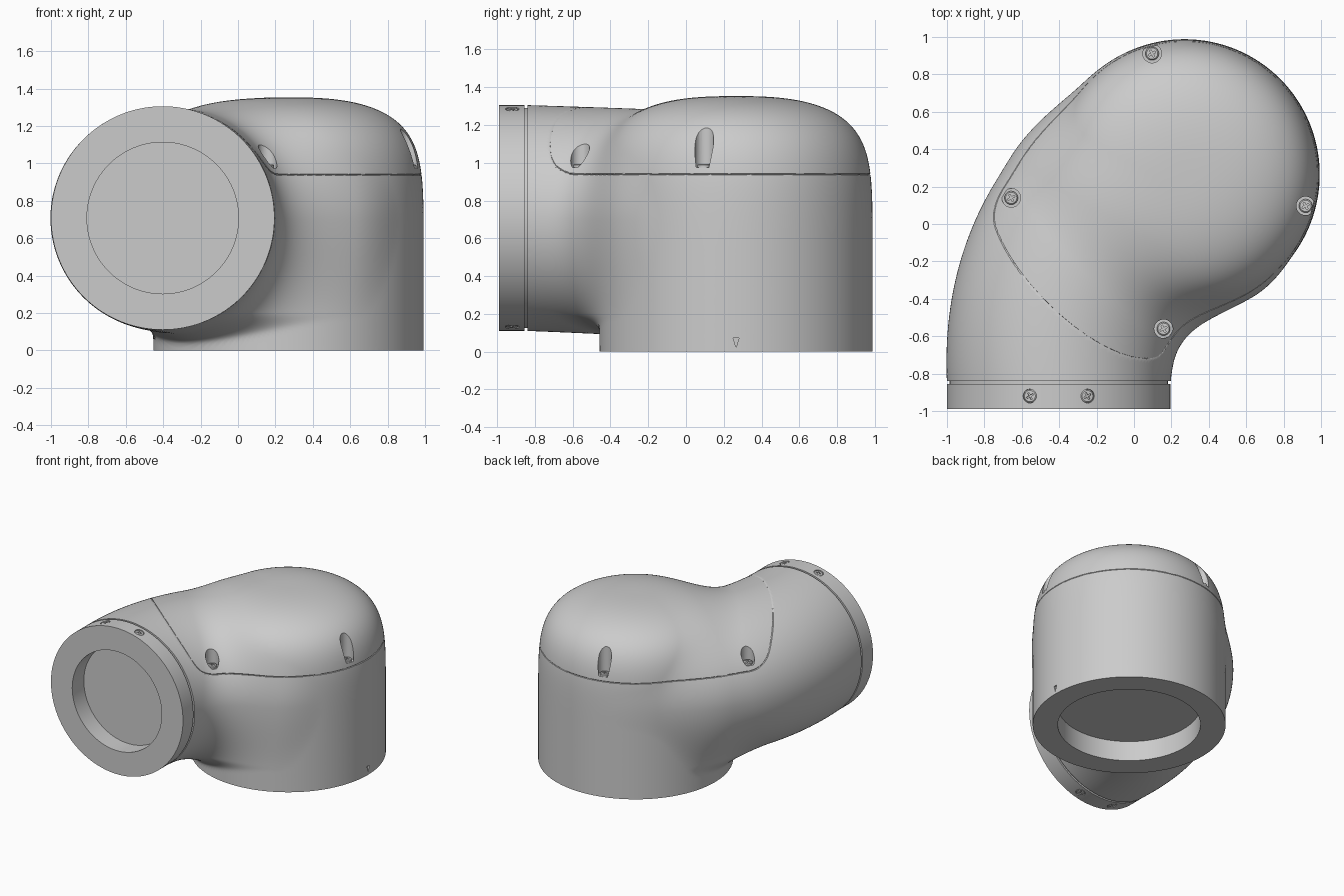
import bpy, bmesh, math
from mathutils import Vector, Matrix

if "Cube" in bpy.data.objects:
    bpy.data.objects.remove(bpy.data.objects["Cube"])

CORE = Vector((-0.05, -0.05, 0.65))      # the housing is star-shaped around this point
TX, TZ, TR = -0.4025, 0.708, 0.5975      # side tube axis and radius
VX, VY, VR = 0.27, 0.265, 0.723          # upright barrel axis and radius
FRONT = -0.84

# centre line of the bent tube: straight at the mouth, then a curve into the barrel
AX, AY, BX, BY, CX, CY = TX, -0.85, TX, -0.1, VX-0.05, VY+0.02
QX, QY = AX-2*BX+CX, AY-2*BY+CY


def ramp(v, lo, hi):
    v = min(max((v-lo)/(hi-lo), 0), 1)
    return v*v*(3-2*v)


def smooth_min(a, b, k):
    h = max(k - abs(a-b), 0) / k
    return min(a, b) - h*h*k/4


def tube_field(x, y, z):
    t = 0.0
    ux = AX - x
    uy = 0.0
    if y > AY:                            # closest point on the curve
        t = min(max((y-AY)/1.3 + (x-AX)*0.3, 0), 1)
        for _ in range(6):
            px, py = 2*(BX-AX) + 2*t*QX, 2*(BY-AY) + 2*t*QY
            ux = AX + 2*t*(BX-AX) + t*t*QX - x
            uy = AY + 2*t*(BY-AY) + t*t*QY - y
            pp = px*px + py*py
            step = (ux*px + uy*py) / (pp + max(2*(ux*QX+uy*QY), -0.6*pp))
            t = min(max(t-step, 0), 1)
            if abs(step) < 1e-4:
                break
        ux = AX + 2*t*(BX-AX) + t*t*QX - x
        uy = AY + 2*t*(BY-AY) + t*t*QY - y
    r = TR + 0.1*t - 0.05*t*t
    dz = (z-TZ) * r / (TR + (-0.045*t if z > TZ else 0.06*t))
    return math.sqrt(ux*ux + uy*uy + dz*dz) - r


def housing_field(x, y, z):
    """Negative inside the housing: domed barrel blended with bent tube."""
    u = max(z - 0.35, 0) / 1.003
    barrel = (((math.hypot(x-VX, y-VY)/VR)**2.6 + u**6)**(1/2.6) - 1) * VR
    # wide fillet on the tube side, fading out at the rear and at the base collar
    toward = ramp((VX-x)*0.5 + (VY-y)*0.86, -0.15, 0.4)
    k = 0.05 + 0.25 * toward * ramp(z, 0, 0.2) * (1 - 0.5*ramp(z, 0.7, 1.2))
    return max(smooth_min(barrel, tube_field(x, y, z), k), -0.1-z, FRONT-0.1-y)


# seam of the top cover: a level line that turns up along a tilted plane
S0 = Vector((-0.78, 0.08, 0.95))
SN = (Vector((0.17, -0.74, 1.0))-S0).cross(Vector((-0.4, -0.49, 1.3))-S0).normalized()


def seam_field(p):
    return -smooth_min(p.z-0.94, -(p-S0).dot(SN), 0.11)


def to_object(name, bm):
    mesh = bpy.data.meshes.new(name)
    bm.to_mesh(mesh)
    bm.free()
    ob = bpy.data.objects.new(name, mesh)
    bpy.context.collection.objects.link(ob)
    return ob


def activate(ob):
    bpy.ops.object.select_all(action='DESELECT')
    ob.select_set(True)
    bpy.context.view_layer.objects.active = ob


def smooth(ob):
    activate(ob)
    bpy.ops.object.shade_smooth_by_angle(angle=math.radians(35))


def carve(ob, cutter_bm):
    cutter = to_object("cutter", cutter_bm)
    cutter.hide_render = True
    mod = ob.modifiers.new("carve", 'BOOLEAN')
    mod.operation, mod.solver, mod.object = 'DIFFERENCE', 'EXACT', cutter
    activate(ob)
    bpy.ops.object.modifier_apply(modifier=mod.name)
    bpy.data.objects.remove(cutter)


def add_cone(bm, matrix, r1, r2, z0, z1, seg=32):
    bmesh.ops.create_cone(bm, cap_ends=True, segments=seg, radius1=r1, radius2=r2, depth=z1-z0,
                          matrix=matrix @ Matrix.Translation((0, 0, (z0+z1)/2)))


def lathe(bm, profile, steps):
    """Turn an (r, y) profile around the y axis."""
    verts = [bm.verts.new((r, y, 0)) for r, y in profile]
    edges = [bm.edges.new(pair) for pair in zip(verts, verts[1:])]
    bmesh.ops.spin(bm, geom=verts+edges, cent=(0, 0, 0), axis=(0, 1, 0), angle=2*math.pi, steps=steps)
    bmesh.ops.remove_doubles(bm, verts=bm.verts[:], dist=1e-4)
    bmesh.ops.recalc_face_normals(bm, faces=bm.faces[:])


# housing: push a sphere out to the field surface
bm = bmesh.new()
bmesh.ops.create_icosphere(bm, subdivisions=7, radius=1)
for v in bm.verts:
    d = v.co.normalized()
    lo, hi = 0.3, 1.6
    for _ in range(15):
        m = (lo+hi)/2
        if housing_field(CORE.x+d.x*m, CORE.y+d.y*m, CORE.z+d.z*m) < 0:
            lo = m
        else:
            hi = m
    v.co = CORE + d*lo

# cover seam: cut three parallel lines and sink the middle one
middle = []
for level in (0, -0.004, 0.004):
    g = {v: seam_field(v.co) - level for v in bm.verts}
    new = []
    for e in bm.edges[:]:
        a, b = e.verts
        if g[a]*g[b] < 0:
            new.append(bmesh.utils.edge_split(e, a, g[a]/(g[a]-g[b]))[1])
    bmesh.ops.connect_verts(bm, verts=new)
    if level == 0:
        middle = new
for v in middle:
    v.co += (CORE - v.co).normalized() * 0.006

# trim flat at the base and at the tube mouth
for co, no in (((0, 0, 0), (0, 0, -1)), ((0, FRONT, 0), (0, -1, 0))):
    bmesh.ops.bisect_plane(bm, geom=bm.verts[:]+bm.edges[:]+bm.faces[:], dist=1e-6,
                           plane_co=co, plane_no=no, clear_outer=True)
    bmesh.ops.holes_fill(bm, edges=[e for e in bm.edges if e.is_boundary], sides=0)
bmesh.ops.recalc_face_normals(bm, faces=bm.faces[:])
housing = to_object("elbow_housing", bm)

# base recess, cover screw pockets and small index mark
cut = bmesh.new()
add_cone(cut, Matrix.Translation((VX, VY, 0)), 0.535, 0.535, -0.1, 0.165, 96)
cover_screws = []
for x, y in ((0.10, 0.90), (-0.69, 0.16), (0.905, 0.10), (0.20, -0.59)):
    for _ in range(4):                    # settle just inside the surface
        f = housing_field(x, y, 0.98)
        n = Vector((housing_field(x+.01, y, 0.98)-f, housing_field(x, y+.01, 0.98)-f)).normalized()
        x -= n.x*(f+0.035)
        y -= n.y*(f+0.035)
    place = Matrix.Translation((x, y, 0.975))
    cover_screws.append(place)
    add_cone(cut, place, 0.05, 0.05, 0, 0.5)
mark = (Matrix.Translation((VX+VR, VY, 0.055)) @ Matrix.Rotation(math.pi/2, 4, 'Y')
        @ Matrix.Rotation(-math.pi/2, 4, 'Z') @ Matrix.Diagonal((0.8, 1.5, 1, 1)))
add_cone(cut, mark, 0.022, 0.022, -0.012, 0.05, 3)
carve(housing, cut)
smooth(housing)

# end ring with its shadow gap, turned around the tube axis
bm = bmesh.new()
lathe(bm, [(0.405, -0.838), (0.405, -0.99), (TR, -0.99), (TR, -0.856), (0.583, -0.856),
           (0.583, -0.838), (0.405, -0.838)], 128)
bmesh.ops.translate(bm, verts=bm.verts[:], vec=(TX, 0, TZ))
ring = to_object("end_ring", bm)

# ring screws: a pair on top and a pair below, set radially
cut = bmesh.new()
ring_screws = []
for deg in (-15, 15, 165, 195):
    place = (Matrix.Translation((TX, -0.92, TZ)) @ Matrix.Rotation(math.radians(deg), 4, 'Y')
             @ Matrix.Translation((0, 0, TR-0.022)))
    ring_screws.append(place)
    add_cone(cut, place, 0.037, 0.037, 0, 0.08)
carve(ring, cut)
smooth(ring)

# cross-head screw, shared by every position
bm = bmesh.new()
lathe(bm, [(0, -0.01), (0.036, -0.01), (0.036, 0.014), (0.03, 0.019), (0, 0.02)], 32)
bmesh.ops.rotate(bm, verts=bm.verts[:], cent=(0, 0, 0), matrix=Matrix.Rotation(math.pi/2, 3, 'X'))
screw = to_object("screw", bm)
for size in ((0.04, 0.009), (0.009, 0.04)):
    cut = bmesh.new()
    bmesh.ops.create_cube(cut, size=1, matrix=Matrix.Translation((0, 0, 0.02)) @ Matrix.Diagonal((*size, 0.02, 1)))
    carve(screw, cut)
smooth(screw)
for name, places in (("cover_screw", cover_screws), ("ring_screw", ring_screws)):
    for i, place in enumerate(places):
        ob = bpy.data.objects.new(f"{name}_{i+1}", screw.data)
        bpy.context.collection.objects.link(ob)
        ob.matrix_world = place @ Matrix.Rotation(0.5, 4, 'Z')
bpy.data.objects.remove(screw)
